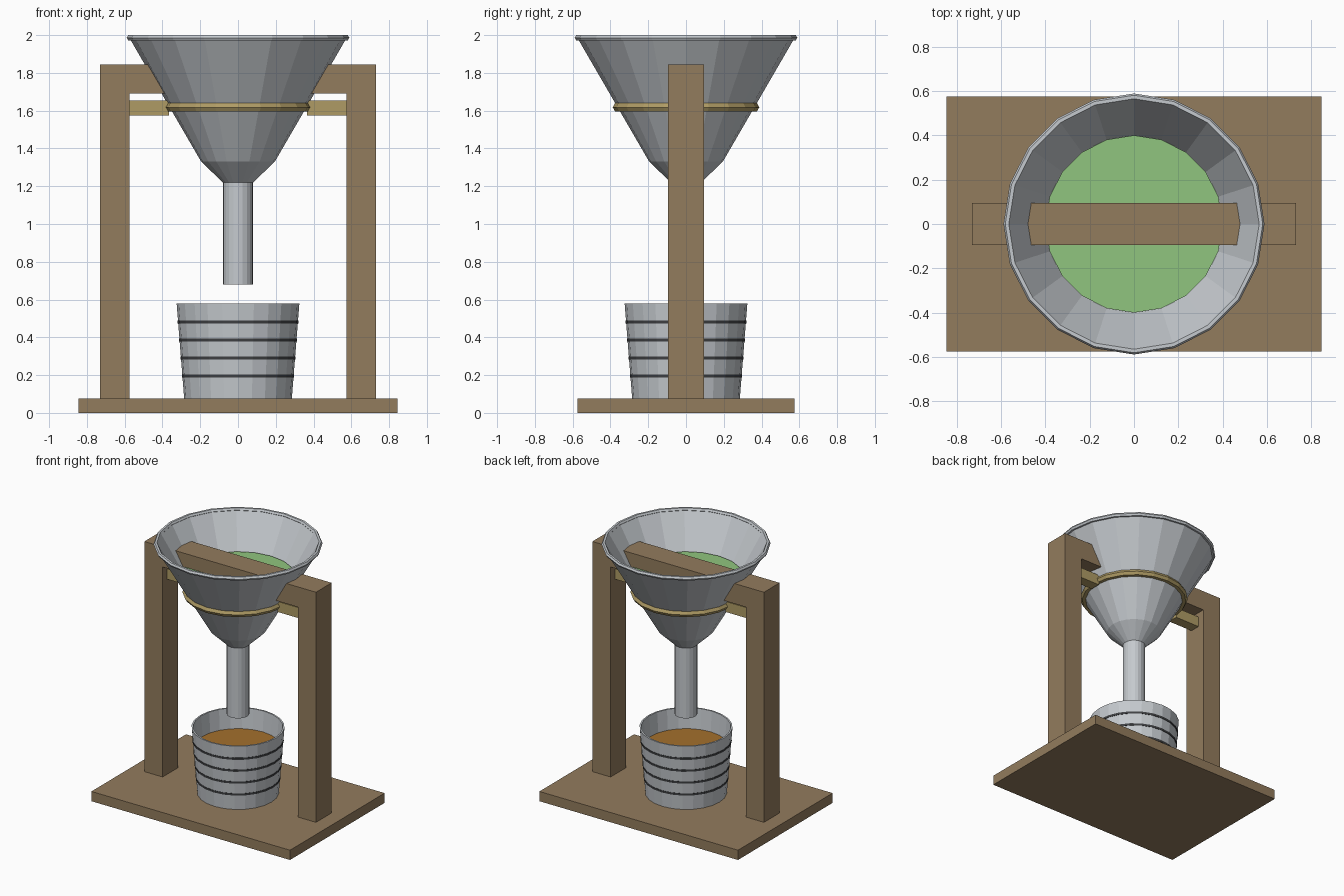
import bpy
import bmesh
from math import cos, sin, tau

if "Cube" in bpy.data.objects:
    bpy.data.objects.remove(bpy.data.objects["Cube"], do_unlink=True)


def material(name, rgb):
    m = bpy.data.materials.new(name)
    m.use_nodes = True
    m.diffuse_color = (*rgb, 1)
    m.node_tree.nodes["Principled BSDF"].inputs["Base Color"].default_value = (*rgb, 1)
    return m


wood = material("brown wood", (0.29, 0.2, 0.11))
brass = material("tan brass", (0.43, 0.33, 0.13))
metal = material("pale metal", (0.56, 0.59, 0.62))
dark = material("dark band", (0.05, 0.052, 0.056))
green = material("green liquid", (0.28, 0.56, 0.21))
amber = material("amber liquid", (0.37, 0.16, 0.026))


def finish(name, bm, mat):
    bmesh.ops.recalc_face_normals(bm, faces=bm.faces)
    mesh = bpy.data.meshes.new(name)
    bm.to_mesh(mesh)
    bm.free()
    mesh.materials.append(mat)
    ob = bpy.data.objects.new(name, mesh)
    bpy.context.collection.objects.link(ob)


def box(name, lo, hi, mat):
    bm = bmesh.new()
    bmesh.ops.create_cube(bm, size=1)
    for v in bm.verts:
        v.co = [a + (b - a) * (c + 0.5) for a, b, c in zip(lo, hi, v.co)]
    finish(name, bm, mat)


def lathe(name, profile, sides, mat):
    """Turn a closed (radius, height) profile around the z axis."""
    bm = bmesh.new()
    rings = [[bm.verts.new((r * cos(tau * i / sides), r * sin(tau * i / sides), z))
              for r, z in profile] for i in range(sides)]
    n = len(profile)
    for i in range(sides):
        a, b = rings[i], rings[(i + 1) % sides]
        for j in range(n):
            k = (j + 1) % n
            bm.faces.new((a[j], b[j], b[k], a[k]))
    finish(name, bm, mat)


def hoop(name, radius, z, thick, sides, mat):
    section = [(radius + thick * cos(tau * i / 6), z + thick * sin(tau * i / 6))
               for i in range(6)]
    lathe(name, section, sides, mat)


def disc(name, r_low, r_top, low, top, sides, mat):
    bm = bmesh.new()
    bmesh.ops.create_cone(bm, cap_ends=True, segments=sides, radius1=r_low,
                          radius2=r_top, depth=top - low)
    bmesh.ops.translate(bm, verts=bm.verts, vec=(0, 0, (low + top) / 2))
    finish(name, bm, mat)


# Wooden stand
box("base_board", (-0.845, -0.575, 0), (0.845, 0.575, 0.075), wood)
box("cross_beam", (-0.73, -0.095, 1.69), (0.73, 0.095, 1.845), wood)
for side, s in (("left", 1), ("right", -1)):
    xs = sorted((s * 0.575, s * 0.73))
    box(side + "_post", (xs[0], -0.095, 0.075), (xs[1], 0.095, 1.69), wood)
    xs = sorted((s * 0.365, s * 0.575))
    box(side + "_support_arm", (xs[0], -0.04, 1.575), (xs[1], 0.04, 1.655), brass)

# Funnel with rim, spout and holding ring
lathe("funnel", [(0.08, 1.22), (0.195, 1.33), (0.575, 1.985),
                 (0.56, 1.985), (0.183, 1.337), (0.07, 1.23)], 20, metal)
hoop("funnel_rim", 0.573, 1.986, 0.016, 20, metal)
lathe("spout", [(0.08, 0.68), (0.08, 1.225), (0.068, 1.225), (0.068, 0.68)], 20, metal)
hoop("holding_ring", 0.363, 1.618, 0.025, 20, brass)
disc("funnel_liquid", 0.22, 0.4, 1.42, 1.74, 20, green)

# Bucket with dark bands and contents
lathe("bucket", [(0.285, 0.075), (0.325, 0.58), (0.313, 0.58), (0.273, 0.085)], 24, metal)
for i in range(4):
    z = 0.195 + 0.095 * i
    r = 0.285 + 0.08 * (z - 0.075)
    lathe(f"bucket_band_{i + 1}", [(r + 0.002, z - 0.008), (r + 0.003, z + 0.008),
                                   (r - 0.004, z + 0.008), (r - 0.004, z - 0.008)], 24, dark)
disc("bucket_liquid", 0.275, 0.303, 0.08, 0.425, 24, amber)
